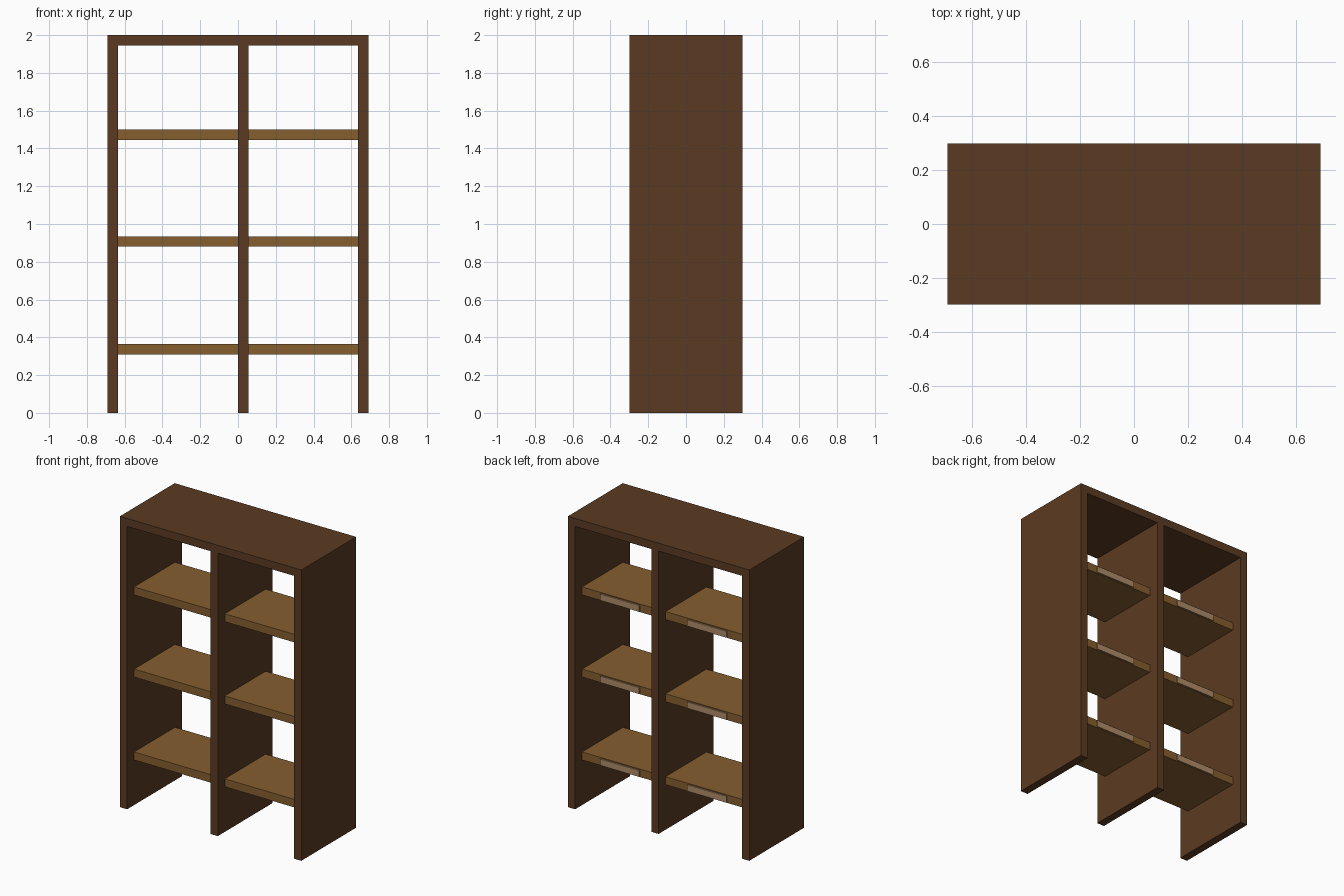
import bpy
import bmesh

cube = bpy.data.objects.get("Cube")
if cube:
    bpy.data.objects.remove(cube, do_unlink=True)


def material(name, rgb):
    mat = bpy.data.materials.new(name)
    mat.use_nodes = True
    color = (*rgb, 1.0)
    mat.diffuse_color = color
    mat.node_tree.nodes["Principled BSDF"].inputs["Base Color"].default_value = color
    return mat


def board(name, xs, ys, zs, mat):
    """Box filling the given x, y and z ranges."""
    bm = bmesh.new()
    bmesh.ops.create_cube(bm, size=1)
    for v in bm.verts:
        for axis, (low, high) in enumerate((xs, ys, zs)):
            v.co[axis] = high if v.co[axis] > 0 else low
    mesh = bpy.data.meshes.new(name)
    bm.to_mesh(mesh)
    bm.free()
    mesh.materials.append(mat)
    obj = bpy.data.objects.new(name, mesh)
    bpy.context.collection.objects.link(obj)
    return obj


dark_wood = material("dark_brown_wood", (0.105, 0.043, 0.016))
shelf_wood = material("golden_brown_wood", (0.235, 0.112, 0.028))
pale_wood = material("pale_tan_wood", (0.43, 0.26, 0.14))

HALF_W, HALF_D, HEIGHT = 0.69, 0.298, 2.0
THICK = 0.055
INNER = HALF_W - THICK
SHELF_D = 0.222
depth = (-HALF_D, HALF_D)

# Upright panels; the divider stands just off centre
board("right_side_panel", (-HALF_W, -INNER), depth, (0, HEIGHT), dark_wood)
board("left_side_panel", (INNER, HALF_W), depth, (0, HEIGHT), dark_wood)
board("divider_panel", (0, THICK), depth, (0, HEIGHT - THICK), dark_wood)

# Top board between the sides
board("top_board", (-INNER, INNER), depth, (HEIGHT - THICK, HEIGHT), dark_wood)

# Recessed shelves, each with a thin strip on its back edge
bays = {"right": (-INNER, 0), "left": (THICK, INNER)}
levels = {"lower": 0.31, "middle": 0.88, "upper": 1.445}
for level, z in levels.items():
    for side, (x0, x1) in bays.items():
        board(f"{level}_{side}_shelf", (x0, x1), (-SHELF_D, SHELF_D),
              (z, z + THICK), shelf_wood)
        mid = (x0 + x1) / 2
        board(f"{level}_{side}_back_strip", (mid - 0.15, mid + 0.15),
              (SHELF_D - 0.001, SHELF_D + 0.008), (z + 0.004, z + 0.048), pale_wood)
